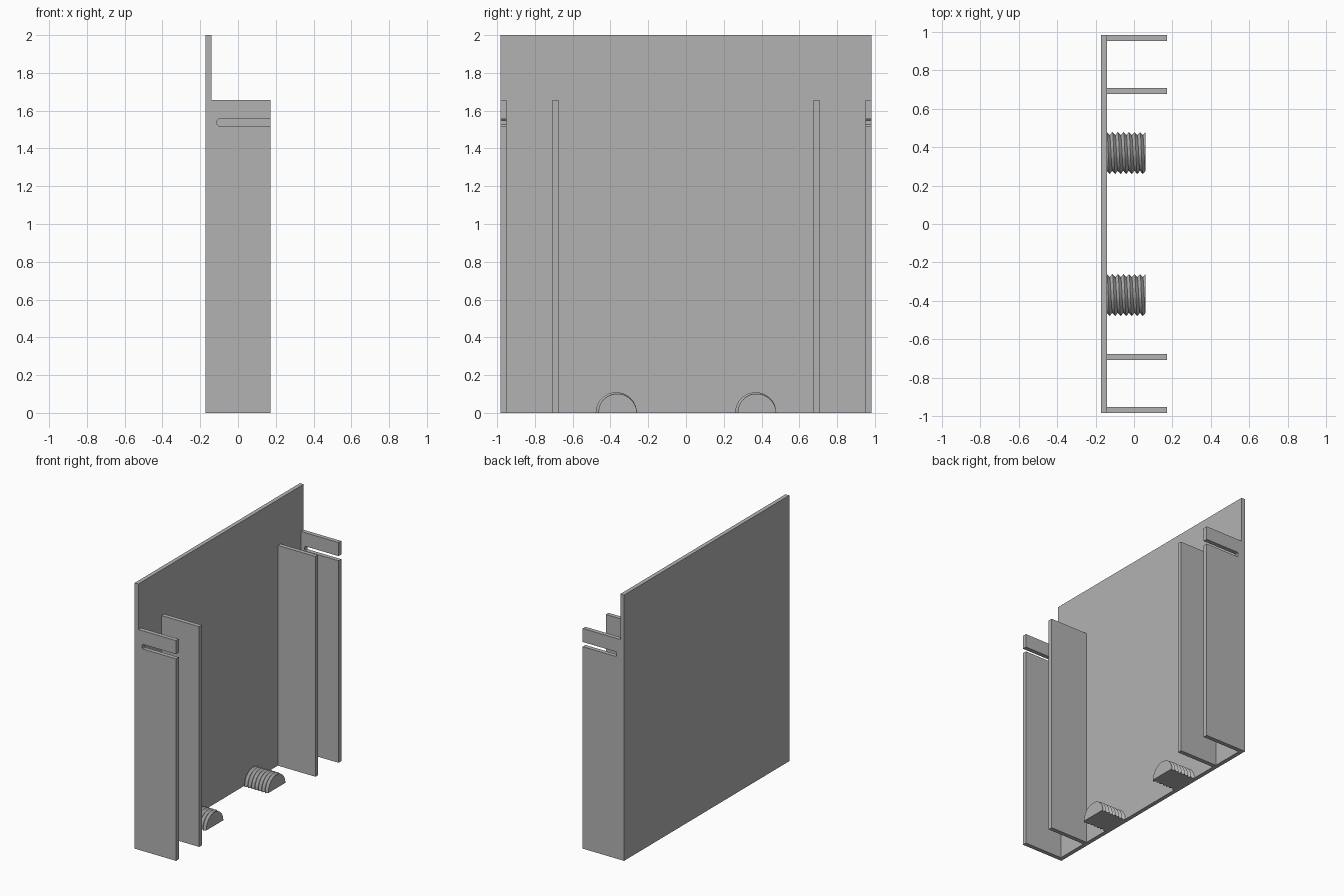
import bpy
import bmesh
from math import pi, cos, sin

if "Cube" in bpy.data.objects:
    bpy.data.objects.remove(bpy.data.objects["Cube"])

# Single grey material
grey = bpy.data.materials.new("plain grey")
grey.use_nodes = True
colour = (0.45, 0.45, 0.45, 1)
grey.diffuse_color = colour
grey.node_tree.nodes["Principled BSDF"].inputs["Base Color"].default_value = colour

BACK, INNER, FRONT = -0.172, -0.141, 0.172
HALF_WIDTH, THICK, RIB_TOP = 0.982, 0.032, 1.657


def finish(name, bm):
    bmesh.ops.recalc_face_normals(bm, faces=bm.faces)
    mesh = bpy.data.meshes.new(name)
    bm.to_mesh(mesh)
    bm.free()
    mesh.materials.append(grey)
    obj = bpy.data.objects.new(name, mesh)
    bpy.context.collection.objects.link(obj)
    return obj


def plate(name, outline, y0, y1):
    """Extrude an x-z outline from y0 to y1."""
    bm = bmesh.new()
    face = bm.faces.new([bm.verts.new((x, y0, z)) for x, z in outline])
    out = bmesh.ops.extrude_face_region(bm, geom=[face])
    moved = [v for v in out["geom"] if isinstance(v, bmesh.types.BMVert)]
    bmesh.ops.translate(bm, verts=moved, vec=(0, y1 - y0, 0))
    return finish(name, bm)


def rectangle(x0, x1, z0, z1):
    return [(x0, z0), (x1, z0), (x1, z1), (x0, z1)]


def half_screw(name, y, x0, x1, pitch, crest, valley, steps=32):
    """Half cylinder along x with a helical thread, flat side down."""
    bm = bmesh.new()
    turns = int((x1 - x0) / pitch) + 2
    rings = []
    for k in range(-3, 2 * turns + 1):
        ring = []
        for i in range(steps + 1):
            a = pi * i / steps
            x = min(max(x0 + pitch * (k / 2 + a / (2 * pi)), x0), x1)
            phase = ((x - x0) / pitch - a / (2 * pi)) % 1
            r = valley + (crest - valley) * abs(2 * phase - 1)
            ring.append(bm.verts.new((x, y + r * cos(a), r * sin(a))))
        rings.append(ring)
    n = steps + 1
    for a, b in zip(rings, rings[1:]):
        for i in range(n):
            j = (i + 1) % n
            bm.faces.new((a[i], a[j], b[j], b[i]))
    bm.faces.new(rings[0])
    bm.faces.new(rings[-1])
    bmesh.ops.remove_doubles(bm, verts=bm.verts, dist=0.00005)
    return finish(name, bm)


# Large back panel
plate("back_panel", rectangle(BACK, INNER, 0, 2), -HALF_WIDTH, HALF_WIDTH)

# Outer ribs have an open slot near the top
s0, s1, end, c = 1.52, 1.555, -0.11, 0.006
slotted = [(INNER, 0), (FRONT, 0), (FRONT, s0), (end + c, s0), (end, s0 + c),
           (end, s1 - c), (end + c, s1), (FRONT, s1), (FRONT, RIB_TOP),
           (INNER, RIB_TOP)]

for side, sign in (("left_back", 1), ("right_front", -1)):
    plate(side + "_outer_rib", slotted,
          sign * (HALF_WIDTH - THICK), sign * HALF_WIDTH)
    plate(side + "_inner_rib", rectangle(INNER, FRONT, 0, RIB_TOP),
          sign * 0.675, sign * (0.675 + THICK))
    half_screw(side + "_threaded_stub", sign * 0.369, INNER, 0.06,
               pitch=0.0287, crest=0.109, valley=0.093)
